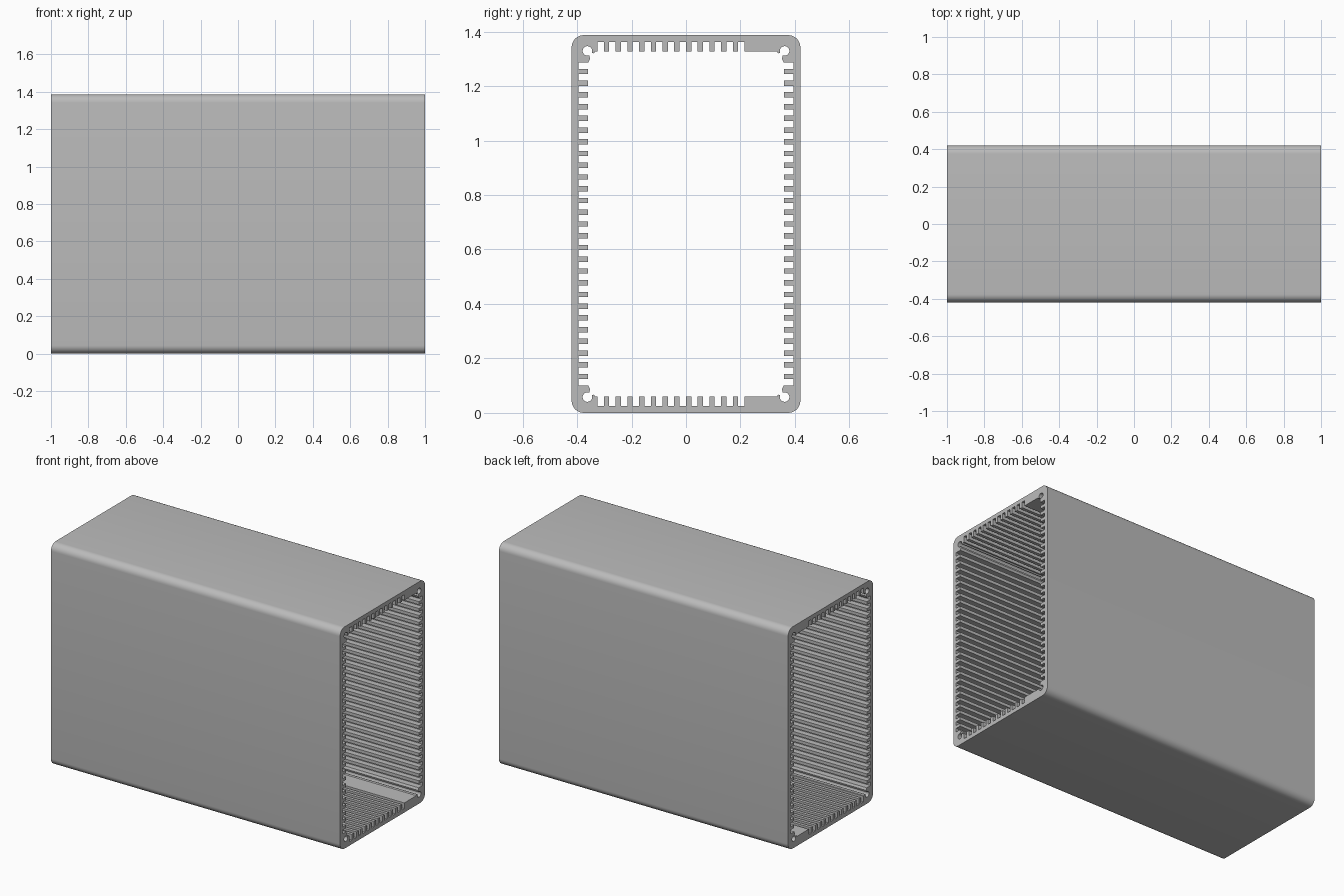
import bpy, bmesh
from math import sin, cos, radians

cube = bpy.data.objects.get("Cube")
if cube:
    bpy.data.objects.remove(cube, do_unlink=True)

HALF_L, HALF_W, H = 1.0, 0.42, 1.387
RADIUS = 0.045          # outer corner rounding
WALL, TIP = 0.025, 0.06  # depth of rib valleys and rib tips from outside
RIB = 0.0195            # rib thickness
BOSS = 0.1              # height of corner boss
LEFT_END, RIGHT_END = 0.095, 0.205  # where the end ribs start


def arc(cx, cy, r, a0, a1, n):
    angles = [radians(a0 + (a1 - a0) * i / n) for i in range(n + 1)]
    return [(cx + r * cos(a), cy + r * sin(a)) for a in angles]


def corner(side, top, end):
    """Screw boss with an open round channel, from side wall to end wall."""
    pts = [(WALL, BOSS), (0.062, BOSS), (0.068, 0.086)]
    pts += arc(0.058, 0.058, 0.0175, 68, 382, 18)
    pts += [(0.082, 0.067), (0.086, TIP), (end, TIP), (end, WALL)]
    return [(side * (HALF_W - a), H - b if top else b) for a, b in pts]


def ribs(start, stop, count):
    """Square ribs evenly spaced between two positions: (position, depth)."""
    gap = (stop - start - count * RIB) / (count + 1)
    pts = []
    for i in range(count):
        s = start + gap + i * (gap + RIB)
        pts += [(s, WALL), (s, TIP), (s + RIB, TIP), (s + RIB, WALL)]
    return pts


# Inner outline, walked around the section
side_ribs = ribs(BOSS, H - BOSS, 27)
end_ribs = ribs(LEFT_END - HALF_W, HALF_W - RIGHT_END, 12)
inner = [(d - HALF_W, s) for s, d in side_ribs]
inner += corner(-1, True, LEFT_END)
inner += [(s, H - d) for s, d in end_ribs]
inner += corner(1, True, RIGHT_END)[::-1]
inner += [(HALF_W - d, s) for s, d in reversed(side_ribs)]
inner += corner(1, False, RIGHT_END)
inner += [(s, d) for s, d in reversed(end_ribs)]
inner += corner(-1, False, LEFT_END)[::-1]

# Outer rounded rectangle
outer = []
y, lo, hi = HALF_W - RADIUS, RADIUS, H - RADIUS
for k, (cy, cz) in enumerate([(y, hi), (-y, hi), (-y, lo), (y, lo)]):
    outer += arc(cy, cz, RADIUS, 90 * k, 90 * k + 90, 8)

# Extrude both outlines along the length and cap the ends
bm = bmesh.new()
caps = ([], [])
for loop in (outer, inner):
    rings = [[bm.verts.new((x, *p)) for p in loop] for x in (-HALF_L, HALF_L)]
    a, b = rings
    for i in range(len(loop)):
        bm.faces.new((a[i - 1], a[i], b[i], b[i - 1]))
    for ring, edges in zip(rings, caps):
        edges += [bm.edges.get((ring[i - 1], ring[i])) for i in range(len(ring))]
for edges in caps:
    bmesh.ops.triangle_fill(bm, edges=edges, use_beauty=True, normal=(1, 0, 0))
bmesh.ops.recalc_face_normals(bm, faces=bm.faces)

mesh = bpy.data.meshes.new("ribbed_housing")
bm.to_mesh(mesh)
bm.free()
housing = bpy.data.objects.new("ribbed_housing", mesh)
bpy.context.collection.objects.link(housing)

# Single grey metal colour
grey = bpy.data.materials.new("plain_grey")
grey.use_nodes = True
colour = (0.5, 0.5, 0.5, 1)
grey.diffuse_color = colour
grey.node_tree.nodes["Principled BSDF"].inputs["Base Color"].default_value = colour
mesh.materials.append(grey)

bpy.ops.object.select_all(action="DESELECT")
housing.select_set(True)
bpy.context.view_layer.objects.active = housing
bpy.ops.object.shade_smooth_by_angle(angle=radians(30))
